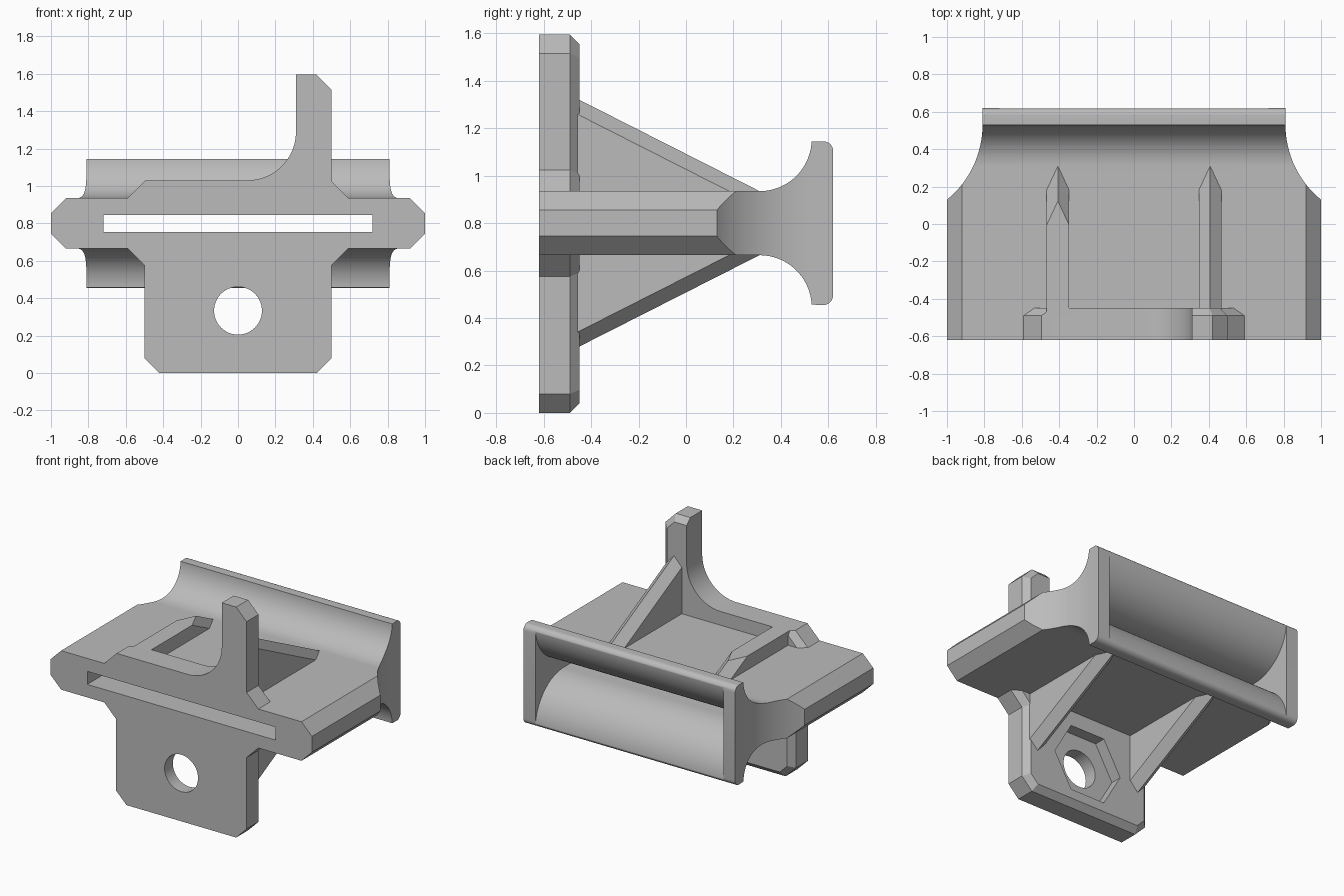
import bpy, bmesh
from math import sin, cos, pi, radians

cube = bpy.data.objects.get("Cube")
if cube:
    bpy.data.objects.remove(cube, do_unlink=True)

grey = bpy.data.materials.new("plain_grey")
grey.use_nodes = True
grey.diffuse_color = (0.5, 0.5, 0.5, 1)
grey.node_tree.nodes["Principled BSDF"].inputs["Base Color"].default_value = (0.5, 0.5, 0.5, 1)

MID = 0.8  # height of the horizontal plate's centre plane


def arc(cx, cy, r, a0, a1, n=24):
    angles = [radians(a0 + (a1 - a0) * i / n) for i in range(n + 1)]
    return [(cx + r * cos(a), cy + r * sin(a)) for a in angles]


def loft(name, rings):
    """Closed solid through rings of equal point count."""
    bm = bmesh.new()
    rows = [[bm.verts.new(p) for p in ring] for ring in rings]
    n = len(rows[0])
    for a, b in zip(rows, rows[1:]):
        for i in range(n):
            j = (i + 1) % n
            bm.faces.new((a[i], a[j], b[j], b[i]))
    bm.faces.new(rows[0])
    bm.faces.new(rows[-1])
    bmesh.ops.recalc_face_normals(bm, faces=bm.faces)
    mesh = bpy.data.meshes.new(name)
    bm.to_mesh(mesh)
    bm.free()
    mesh.materials.append(grey)
    ob = bpy.data.objects.new(name, mesh)
    bpy.context.collection.objects.link(ob)
    return ob


def along_x(name, pts, lo, hi):
    return loft(name, [[(x, y, z) for y, z in pts] for x in (lo, hi)])


def along_y(name, pts, lo, hi):
    return loft(name, [[(x, y, z) for x, z in pts] for y in (lo, hi)])


def along_z(name, pts, lo, hi):
    return loft(name, [[(x, y, z) for x, y in pts] for z in (lo, hi)])


def combine(target, tool, operation):
    mod = target.modifiers.new("combine", "BOOLEAN")
    mod.operation = operation
    mod.solver = "EXACT"
    mod.object = tool
    bpy.context.view_layer.objects.active = target
    bpy.ops.object.modifier_apply(modifier=mod.name)
    bpy.data.objects.remove(tool, do_unlink=True)


def mirrored_z(half):
    return half + [(y, 2 * MID - z) for y, z in reversed(half)]


# Horizontal plate that flares into a tall lip at the back
half = [(-0.62, 0.935)] + arc(0.31, 1.155, 0.22, -90, -3) + arc(0.58, 1.105, 0.04, 90, 0, 8)
body = along_x("strap_guide_bracket", mirrored_z(half), -1, 1)

# Plan outline with curved-in back corners
right = [(1, -0.7)] + arc(1.326, 0.53, 0.516, 230.8, 180) + [(0.81, 0.7)]
outline = right + [(-x, y) for x, y in reversed(right)]
combine(body, along_z("plan_outline", outline, 0.2, 1.4), "INTERSECT")

# Chamfers along the plate's side edges
for sx in (-1, 1):
    for sz in (-1, 1):
        wedge = [(0.9, 0.155), (1.02, 0.035), (1.02, 0.155)]
        wedge = [(sx * x, MID + sz * z) for x, z in wedge]
        combine(body, along_y("edge_chamfer", wedge, -0.7, 0.27), "DIFFERENCE")


# Upright front plate with a finger on its left side
def plate_outline(b):
    k, d = 0.414 * b, 1.414 * b
    return [
        (-0.42 + k, b), (0.42 - k, b), (0.5 - b, 0.08 + k), (0.5 - b, 0.575 + k),
        (0.625 - d, 0.7), (0.625 - d, 0.9), (0.5 - b, 1.025 - k),
        (0.5 - b, 1.515 - k), (0.42 - k, 1.595 - b), (0.31, 1.595 - b),
    ] + arc(0.05, 1.29, 0.26, 0, -90) + [
        (-0.495 + d, 1.03), (-0.625 + d, 0.9), (-0.625 + d, 0.7),
        (-0.5 + b, 0.575 + k), (-0.5 + b, 0.08 + k),
    ]


layers = [(-0.62, 0), (-0.49, 0), (-0.45, 0.04)]
front_plate = loft("front_plate", [[(x, y, z) for x, z in plate_outline(b)] for y, b in layers])
combine(body, front_plate, "UNION")

# Gabled ribs above and below; the upper right one is cut level with the plate
for cx in (-0.407, 0.407):
    for s in (-1, 1):
        rings = []
        for y in (-0.48, 0.38):
            ridge = 0.135 + 0.507 * (0.31 - y)
            section = [(-0.06, 0), (0.06, 0), (0.06, ridge - 0.065), (0, ridge), (-0.06, ridge - 0.065)]
            rings.append([(cx + x, y, MID + s * z) for x, z in section])
        rib = loft("rib", rings)
        if cx < 0 and s > 0:
            top = [(-0.6, 1.03), (-0.2, 1.03), (-0.2, 1.6), (-0.6, 1.6)]
            combine(rib, along_y("rib_trim", top, -0.7, 0.5), "DIFFERENCE")
        combine(body, rib, "UNION")

# Strap slot opening into a trumpet at the back
half = [(-0.8, 0.845)] + arc(0.31, 1.155, 0.31, -90, 0) + [(0.8, 1.155)]
combine(body, along_x("strap_slot", mirrored_z(half), -0.72, 0.72), "DIFFERENCE")

# Bolt hole with a hexagonal nut pocket behind it
combine(body, along_y("bolt_hole", arc(0, 0.333, 0.128, 0, 352.5, 47), -0.8, -0.3), "DIFFERENCE")
combine(body, along_y("nut_pocket", arc(0, 0.333, 0.265, 0, 300, 5), -0.53, -0.3), "DIFFERENCE")

# Smooth the curved surfaces, keep the edges crisp
bpy.ops.object.select_all(action="DESELECT")
body.select_set(True)
bpy.context.view_layer.objects.active = body
bpy.ops.object.shade_smooth_by_angle(angle=radians(25))
